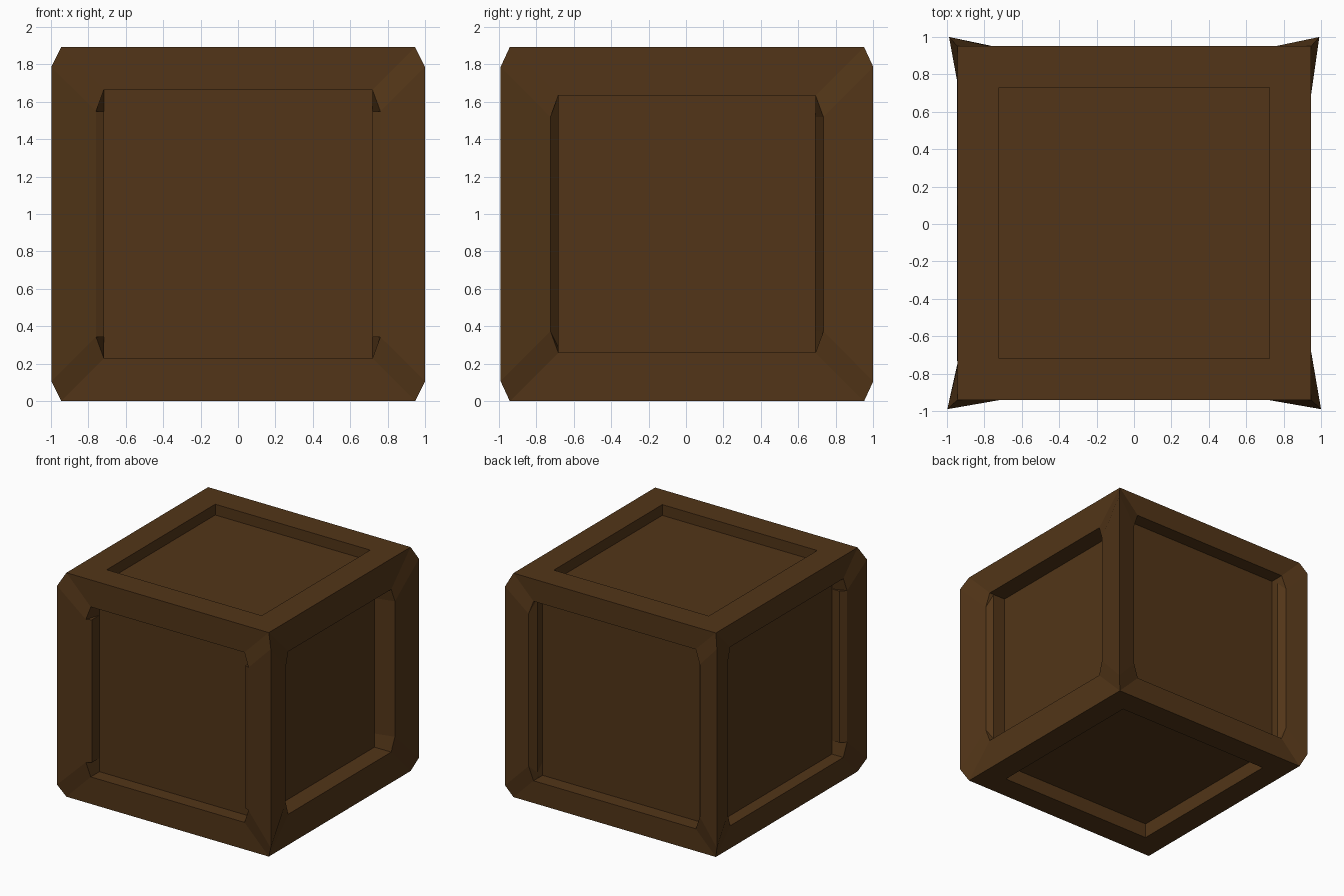
import bpy
import bmesh
from math import copysign, pi
from mathutils import Matrix, Vector

cube = bpy.data.objects.get("Cube")
if cube:
    bpy.data.objects.remove(cube, do_unlink=True)

MID = 0.946          # half height, and half width of the top and bottom
POST, POST_TOP = 0.995, 0.84      # flare and half length of the corner posts
CHAMFER_W, CHAMFER_H = 0.042, 0.115

wood = bpy.data.materials.new("dark_wood")
wood.use_nodes = True
brown = (0.085, 0.036, 0.009, 1)
wood.diffuse_color = brown
shader = wood.node_tree.nodes["Principled BSDF"]
shader.inputs["Base Color"].default_value = brown
shader.inputs["Roughness"].default_value = 0.8


def add_face(bm, matrix, points):
    return bm.faces.new([bm.verts.new(matrix @ Vector(p)) for p in points])


def bridge(bm, matrix, ring_a, ring_b):
    """Join two rings of equal length, dropping repeated corners."""
    n = len(ring_a)
    for i in range(n):
        j = (i + 1) % n
        loop = [ring_a[i], ring_a[j], ring_b[j], ring_b[i]]
        loop = list(dict.fromkeys(loop))
        if len(loop) > 2:
            add_face(bm, matrix, loop)


def corner_ring(top, side):
    """Mirror a top corner point and a side point into an eight point ring."""
    (tx, ty, tz), (sx, sy, sz) = top, side
    return [(-tx, ty, tz), (tx, ty, tz), (sx, sy, sz), (sx, sy, -sz),
            (tx, ty, -tz), (-tx, ty, -tz), (-sx, sy, -sz), (-sx, sy, sz)]


def side_panel(bm, matrix, half, depth):
    """Flared frame, sloping recess walls and sunken panel of one side."""
    outer = corner_ring((MID, -MID, MID), (POST, -POST, POST_TOP))
    opening = corner_ring((half, -MID, half),
                          (half + CHAMFER_W, -0.952, half - CHAMFER_H))
    bottom = corner_ring((half, -depth, half), (half, -depth, half - CHAMFER_H))
    bridge(bm, matrix, outer, opening)
    bridge(bm, matrix, opening, bottom)
    add_face(bm, matrix, bottom)


def cap_panel(bm, matrix, half, depth):
    """Square frame with a straight recess for the top or bottom."""
    def square(s, z):
        return [(-s, -s, z), (s, -s, z), (s, s, z), (-s, s, z)]
    outer, opening, bottom = square(MID, MID), square(half, MID), square(half, depth)
    bridge(bm, matrix, outer, opening)
    bridge(bm, matrix, opening, bottom)
    add_face(bm, matrix, bottom)


def lip(bm, matrix, half, depth, ledge, tapered, s):
    """Wedge that overhangs one upright edge of a recess."""
    low = half - CHAMFER_H
    inner = half if tapered else low
    ends = [[(s * (half + CHAMFER_W), -0.952, e * low),
             (s * half, -ledge, e * inner),
             (s * half, -depth, e * inner)] for e in (-1, 1)]
    bridge(bm, matrix, *ends)
    for end in ends:
        add_face(bm, matrix, end)


def finish(bm, name):
    bmesh.ops.remove_doubles(bm, verts=bm.verts, dist=0.0005)
    bmesh.ops.recalc_face_normals(bm, faces=bm.faces)
    mesh = bpy.data.meshes.new(name)
    bm.to_mesh(mesh)
    bm.free()
    mesh.materials.append(wood)
    obj = bpy.data.objects.new(name, mesh)
    obj.location = (0.001, 0.005, MID)
    bpy.context.collection.objects.link(obj)


# Quarter turns, recess half size, panel and ledge distance, tapered lips, lip edges
SIDES = [(0, 0.718, 0.83, 0.932, False, (-1, 1)),    # front
         (1, 0.687, 0.79, 0.905, True, (-1,)),       # +x side
         (2, 0.758, 0.825, 0.895, True, (-1, 1)),    # back
         (3, 0.755, 0.84, 0.91, False, (-1, 1))]     # -x side

body, lips = bmesh.new(), bmesh.new()
for turn, half, depth, ledge, tapered, edges in SIDES:
    rotation = Matrix.Rotation(turn * pi / 2, 4, "Z")
    side_panel(body, rotation, half, depth)
    for edge in edges:
        lip(lips, rotation, half, depth, ledge, tapered, edge)

# Front posts splay slightly wider than the back ones
for v in body.verts:
    if abs(v.co.x) > POST - 0.01:
        v.co.x = copysign(0.999 if v.co.y < 0 else 0.99, v.co.x)

# Top and bottom
cap_panel(body, Matrix.Identity(4), 0.724, 0.855)
cap_panel(body, Matrix.Rotation(pi, 4, "X"), 0.735, 0.82)

finish(body, "crate_body")
finish(lips, "recess_lips")
